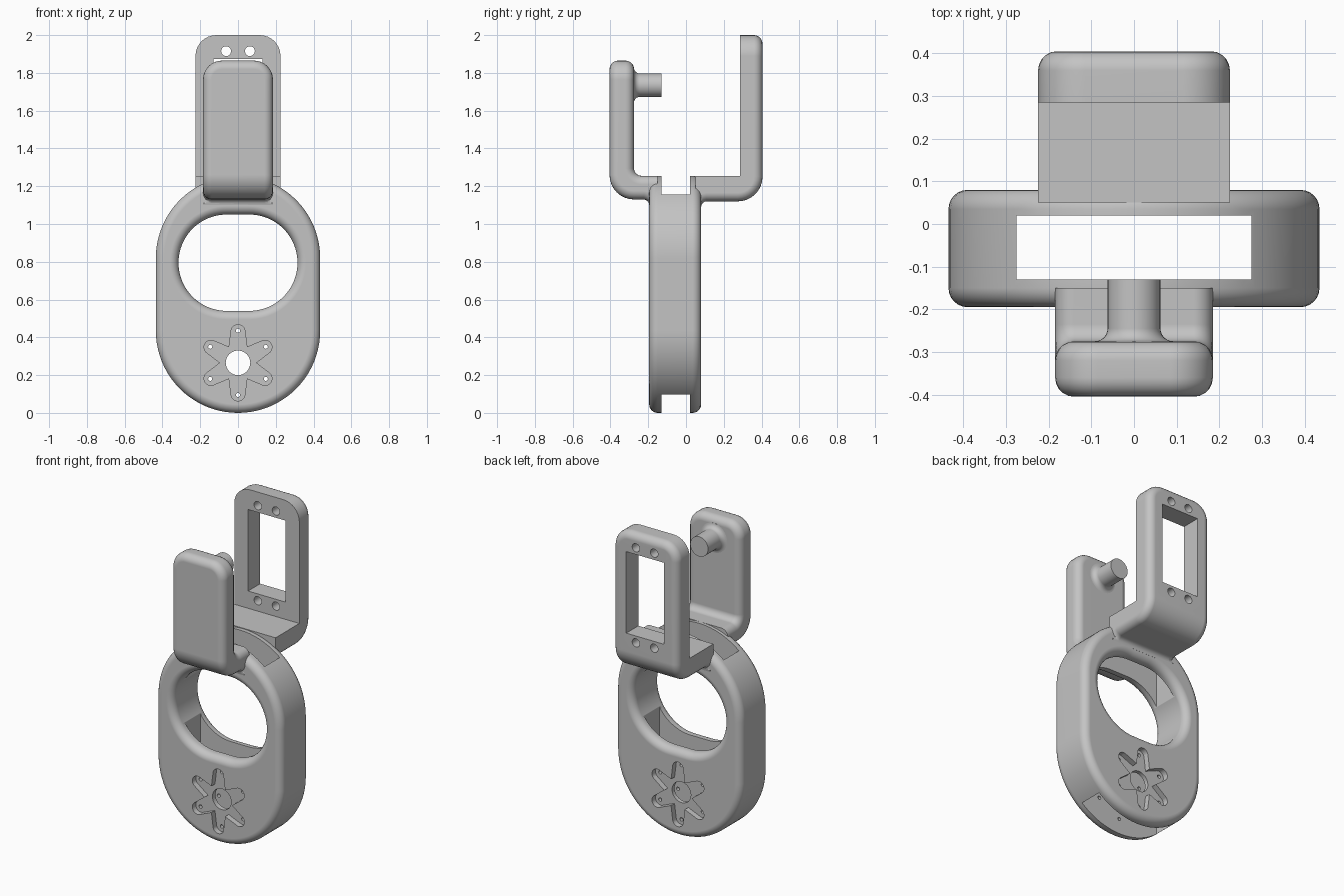
import bpy, bmesh
from math import sin, cos, pi, hypot

cube = bpy.data.objects.get("Cube")
if cube:
    bpy.data.objects.remove(cube, do_unlink=True)

grey = bpy.data.materials.new("plain grey")
grey.use_nodes = True
colour = (0.55, 0.55, 0.55, 1)
grey.diffuse_color = colour
grey.node_tree.nodes["Principled BSDF"].inputs["Base Color"].default_value = colour

FRONT, BACK = -0.195, 0.08   # body faces
EDGE = 0.045                 # edge rounding
TOP = 1.255                  # top of the body


def arc(cx, cy, r, start, end, n=8):
    return [(cx + r * cos(start + (end - start) * i / n),
             cy + r * sin(start + (end - start) * i / n)) for i in range(n + 1)]


def rounded(cz, w, h, r):
    """Rounded rectangle outline in x and z."""
    pts = []
    for k, (sx, sz) in enumerate(((1, 1), (-1, 1), (-1, -1), (1, -1))):
        pts += arc(sx * (w - r), cz + sz * (h - r), r, k * pi / 2, (k + 1) * pi / 2, 20)
    return pts


def circle(x, z, r, n=32):
    return arc(x, z, r, 0, 2 * pi, n)[:-1]


def loft(name, rings):
    """Closed solid skinned through rings of equal point count."""
    bm = bmesh.new()
    loops = [[bm.verts.new(p) for p in ring] for ring in rings]
    n = len(loops[0])
    for a, b in zip(loops, loops[1:]):
        for i in range(n):
            j = (i + 1) % n
            bm.faces.new((a[i], a[j], b[j], b[i]))
    bm.faces.new(loops[0])
    bm.faces.new(loops[-1])
    bmesh.ops.remove_doubles(bm, verts=bm.verts, dist=1e-5)
    bmesh.ops.recalc_face_normals(bm, faces=bm.faces)
    mesh = bpy.data.meshes.new(name)
    bm.to_mesh(mesh)
    bm.free()
    mesh.materials.append(grey)
    ob = bpy.data.objects.new(name, mesh)
    bpy.context.collection.objects.link(ob)
    return ob


def along_y(name, sections):
    return loft(name, [[(x, y, z) for x, z in pts] for y, pts in sections])


def cut(target, cutter):
    mod = target.modifiers.new("cut", "BOOLEAN")
    mod.operation, mod.solver, mod.object = "DIFFERENCE", "EXACT", cutter
    cutter.hide_render = True
    bpy.context.view_layer.objects.active = target
    bpy.ops.object.modifier_apply(modifier=mod.name)
    bpy.data.objects.remove(cutter, do_unlink=True)


def drill(target, pts, y0, y1):
    cut(target, along_y("cutter", [(y0, pts), (y1, pts)]))


def eased(sign, cz, w, h, r):
    """Sections from face to face that shrink or grow at both rims."""
    steps = [(EDGE * (1 - cos(t)) * sign, EDGE * (1 - sin(t)))
             for t in [pi / 2 * (1 - i / 6) for i in range(7)]]
    ends = [(FRONT + d, g) for g, d in steps] + [(BACK - d, g) for g, d in reversed(steps)]
    return [(y, rounded(cz, w + g, h + g, r + g)) for y, g in ends]


# Body with its rounded opening
body = along_y("body", eased(-1, TOP / 2, 0.435, TOP / 2, 0.435))
opening = eased(1, 0.795, 0.315, 0.255, 0.255)
opening = [(FRONT - 0.05, opening[0][1])] + opening + [(BACK + 0.05, opening[-1][1])]
cut(body, along_y("opening_cutter", opening))

# Slot running through the body from top to bottom
drill(body, [(-0.275, -0.1), (0.275, -0.1), (0.275, 1.4), (-0.275, 1.4)], -0.13, 0.02)

# Six-armed recess on both faces, with its hub and screw holes
HUB = 0.265
star = []
for k in range(6):
    a = pi / 2 + k * pi / 3
    star += arc(0.165 * cos(a), HUB + 0.165 * sin(a), 0.037, a - 1.3, a + 1.3)
    star.append((0.095 * cos(a + pi / 6), HUB + 0.095 * sin(a + pi / 6)))
drill(body, star, FRONT - 0.05, FRONT + 0.035)
drill(body, star, BACK - 0.035, BACK + 0.05)
drill(body, circle(0, HUB, 0.065), -0.3, 0.2)
for k in range(6):
    a = pi / 2 + k * pi / 3
    drill(body, circle(0.17 * cos(a), HUB + 0.17 * sin(a), 0.011, 12), -0.3, 0.2)


def bracket(name, side, w, end, face, inner, outer, low, top, corner, inside, all_round):
    """L-shaped arm: a foot leaving the body and an upright plate."""
    bend, fil = 0.13, 0.03
    prof = [(end, low - fil)]
    prof += arc(face + fil, low - fil, fil, pi, pi / 2, 4)
    prof += arc(outer - bend, low + bend, bend, -pi / 2, 0)
    prof += [(outer, top), (inner, top)]
    prof += arc(inner - inside, TOP + inside, inside, 0, -pi / 2) if inside else [(inner, TOP)]
    prof.append((end, TOP))
    ob = loft(name, [[(x, side * u, z) for u, z in prof] for x in (-w, w)])

    bm = bmesh.new()
    bm.from_mesh(ob.data)

    def bevel(edges, width, segments):
        bmesh.ops.bevel(bm, geom=edges, offset=width, offset_type="OFFSET",
                        segments=segments, profile=0.5, affect="EDGES")
        bm.normal_update()

    def on_shell(e):
        mid = (e.verts[0].co + e.verts[1].co) / 2
        u, z = abs(mid.y), mid.z
        du, dz = u - outer + bend, z - low - bend
        return (u > outer - 0.004 or z < low + 0.004
                or (du > 0 and dz < 0 and hypot(du, dz) > bend - 0.01))

    # Plate corners first, then the rim
    bevel([e for e in bm.edges if all(v.co.z > top - 0.001 for v in e.verts)
           and abs(e.verts[0].co.x - e.verts[1].co.x) < 0.001], corner, 8)
    bevel([e for e in bm.edges if e.calc_face_angle(0) > 0.8 and e.is_convex
           and max(abs(v.co.y) for v in e.verts) > face + 0.005
           and (all_round or on_shell(e))], EDGE, 5)
    bm.to_mesh(ob.data)
    bm.free()
    return ob


# Front arm with its pivot pin
front_arm = bracket("front_arm", -1, 0.185, 0.15, 0.195, 0.275, 0.405,
                    1.13, 1.865, 0.1, 0.04, True)
flare = [(-0.275 + d, 0.062 + r) for r, d in arc(0.03, 0.03, 0.03, 1.5 * pi, pi, 6)]
pin = along_y("pivot_pin", [(y, circle(0, 1.735, r))
                            for y, r in [(-0.3, 0.092)] + flare + [(-0.13, 0.062)]])

# Back arm with its window and four mounting holes
back_arm = bracket("back_arm", 1, 0.225, 0.05, 0.08, 0.285, 0.405,
                   1.12, 2.0, 0.11, 0, False)
drill(back_arm, [(-0.13, 1.363), (0.13, 1.363), (0.13, 1.873), (-0.13, 1.873)], 0.2, 0.5)
for x in (-0.063, 0.063):
    for z in (1.32, 1.915):
        drill(back_arm, circle(x, z, 0.026, 24), 0.2, 0.5)

# Smooth rounded edges, crisp flats
for ob in (body, front_arm, pin, back_arm):
    bpy.ops.object.select_all(action="DESELECT")
    ob.select_set(True)
    bpy.context.view_layer.objects.active = ob
    bpy.ops.object.shade_smooth_by_angle(angle=0.6)
    weighted = ob.modifiers.new("flat faces", "WEIGHTED_NORMAL")
    weighted.keep_sharp = True
